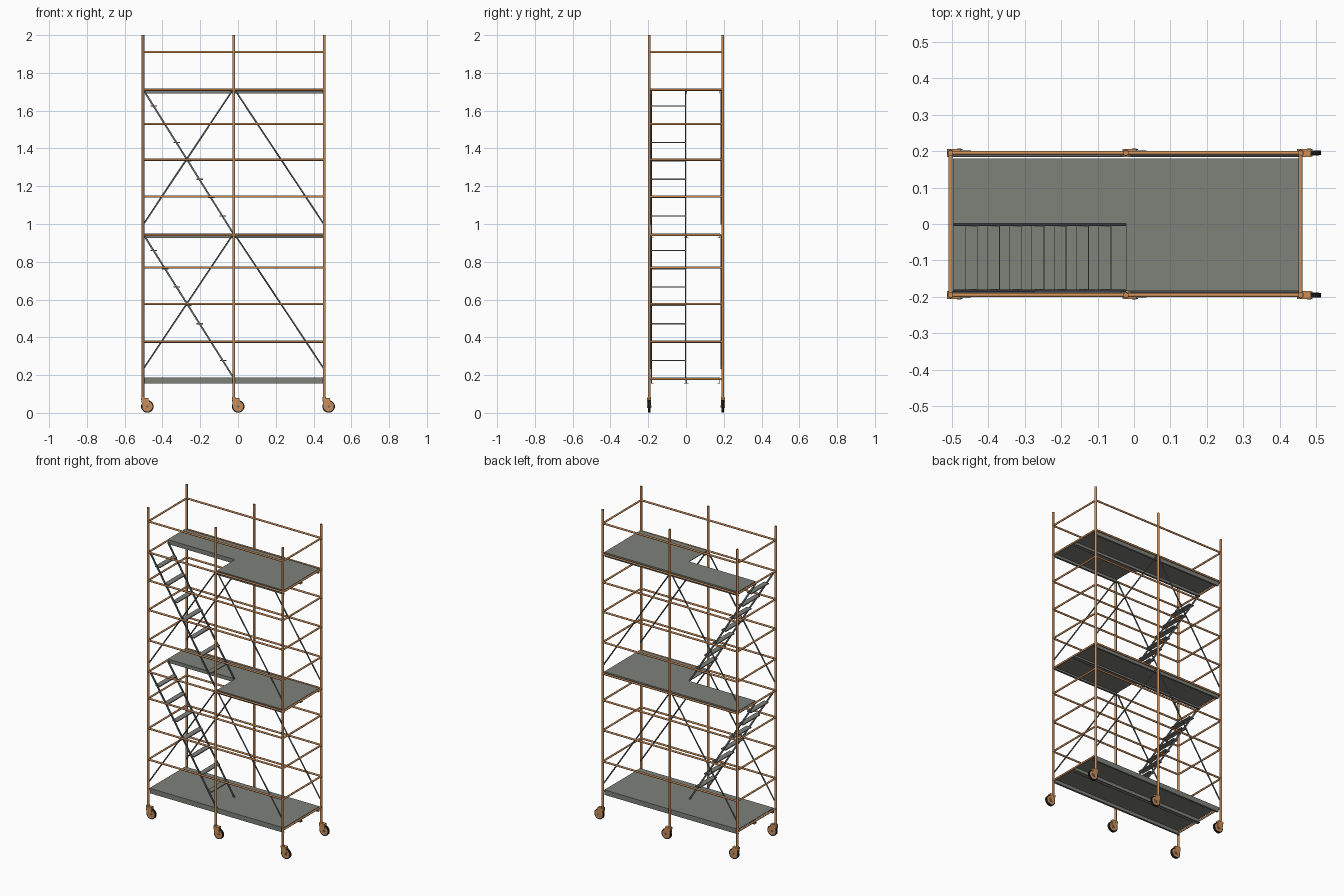
import bpy, math
from mathutils import Vector

if "Cube" in bpy.data.objects:
    bpy.data.objects.remove(bpy.data.objects["Cube"])


def material(name, rgb):
    m = bpy.data.materials.new(name)
    m.diffuse_color = (*rgb, 1)
    m.use_nodes = True
    m.node_tree.nodes["Principled BSDF"].inputs["Base Color"].default_value = m.diffuse_color
    return m


ORANGE = material("orange_steel", (0.60, 0.27, 0.10))
DECK = material("deck_grey", (0.21, 0.22, 0.195))
STEEL = material("dark_steel", (0.13, 0.15, 0.155))
RUBBER = material("rubber", (0.012, 0.012, 0.012))


def tube(name, a, b, r, mat, sides=14):
    a, b = Vector(a), Vector(b)
    bpy.ops.mesh.primitive_cylinder_add(vertices=sides, radius=r, depth=(b - a).length,
                                        location=(a + b) / 2)
    o = bpy.context.object
    o.rotation_mode = 'QUATERNION'
    o.rotation_quaternion = (b - a).to_track_quat('Z', 'Y')
    o.name = name
    o.data.materials.append(mat)
    bpy.ops.object.shade_smooth_by_angle(angle=math.radians(40))
    return o


def box(name, x0, x1, y0, y1, z0, z1, mat):
    bpy.ops.mesh.primitive_cube_add(size=1, location=((x0+x1)/2, (y0+y1)/2, (z0+z1)/2))
    o = bpy.context.object
    o.scale = (x1-x0, y1-y0, z1-z0)
    o.name = name
    o.data.materials.append(mat)
    return o


def prism(name, pts, y0, y1, mat):
    # extrude an xz outline along y
    n = len(pts)
    v = [(x, y, z) for y in (y0, y1) for x, z in pts]
    f = [list(range(n)), list(range(2*n-1, n-1, -1))]
    f += [[(i+1) % n, i, n+i, n+(i+1) % n] for i in range(n)]
    me = bpy.data.meshes.new(name)
    me.from_pydata(v, [], f)
    me.materials.append(mat)
    o = bpy.data.objects.new(name, me)
    bpy.context.collection.objects.link(o)
    return o


X = (-0.503, -0.022, 0.457)
Y = 0.195
LEVELS = (0.377, 0.577, 0.77, 0.942, 1.145, 1.34, 1.53, 1.711, 1.91)

for y in (-Y, Y):
    # posts and casters
    for x in X:
        tube("post", (x, y, 0.075), (x, y, 2.0), 0.0072, ORANGE)
        tube("post_collar", (x, y, 0.06), (x, y, 0.085), 0.009, ORANGE)
        cx = x + 0.023
        tube("tyre", (cx, y-0.006, 0.034), (cx, y+0.006, 0.034), 0.033, RUBBER, 32)
        for s in (-1, 1):
            tube("wheel_hub", (cx, y+s*0.005, 0.034), (cx, y+s*0.007, 0.034), 0.027, ORANGE, 28)
            prism("caster_fork", [(x-0.009, 0.078), (x-0.006, 0.045), (cx-0.008, 0.026),
                                  (cx+0.006, 0.026), (cx+0.010, 0.042), (cx+0.006, 0.078)],
                  y+s*0.0075, y+s*0.0105, ORANGE)
        box("caster_crown", x-0.010, x+0.029, y-0.0108, y+0.0108, 0.067, 0.079, ORANGE)
        tube("axle", (cx, y-0.0115, 0.034), (cx, y+0.0115, 0.034), 0.006, STEEL)
    # long side rails
    for z in LEVELS:
        tube("side_rail", (X[0], y, z), (X[2], y, z), 0.0058, ORANGE)
    # diagonal braces in each storey
    yb = y * 0.96
    for lo, hi in ((0.235, 0.937), (1.0, 1.703)):
        tube("brace_left", (X[0]+0.003, yb, lo), (X[1]-0.01, yb, hi), 0.0042, STEEL)
        tube("brace_right", (X[1]+0.01, yb, hi), (X[2]-0.003, yb, lo), 0.0042, STEEL)

# end rails
for x in (X[0], X[2]):
    for z in (0.18,) + LEVELS:
        tube("end_rail", (x, -Y, z), (x, Y, z), 0.0058, ORANGE)


# deck planks: thin sheet with downturned and inturned flanges
def plank(x0, x1, y0, y1, top, depth):
    box("deck_sheet", x0, x1, y0, y1, top-0.004, top, DECK)
    for ye, s in ((y0, 1), (y1, -1)):
        a, b = sorted((ye, ye + s*0.003))
        box("deck_flange", x0, x1, a, b, top-depth, top-0.004, DECK)
        a, b = sorted((ye, ye + s*0.012))
        box("deck_lip", x0, x1, a, b, top-depth, top-depth+0.002, DECK)


XL, XM, XR = X[0]+0.006, X[1], X[2]-0.003
for top, depth, full in ((0.188, 0.032, True), (0.949, 0.023, False), (1.718, 0.028, False)):
    plank(XL, XM, 0.001, 0.18, top, depth)
    plank(XM, XR, 0.001, 0.18, top, depth)
    plank(XM, XR, -0.184, 0.001, top, depth)
    if full:
        plank(XL, XM, -0.184, 0.001, top, depth)

# stairs: two stringers and evenly spaced treads
for zb, zt in ((0.188, 0.94), (0.949, 1.705)):
    x0, x1, w = XL, XM, 0.010
    for y in (-0.186, -0.006):
        prism("stair_stringer", [(x0, zt), (x0, zt-w), (x1-w*0.8, zb), (x1, zb), (x1, zb+w*0.4),
                                 (x0+w*0.5, zt)], y, y+0.007, STEEL)
    for i in range(7):
        z = zt - 0.080 - i * 0.097
        t = (zt - z) / (zt - zb)
        xc = x0 + (x1 - x0) * t
        box("stair_tread", xc-0.017, xc+0.017, -0.180, -0.005, z-0.003, z+0.003, DECK)
